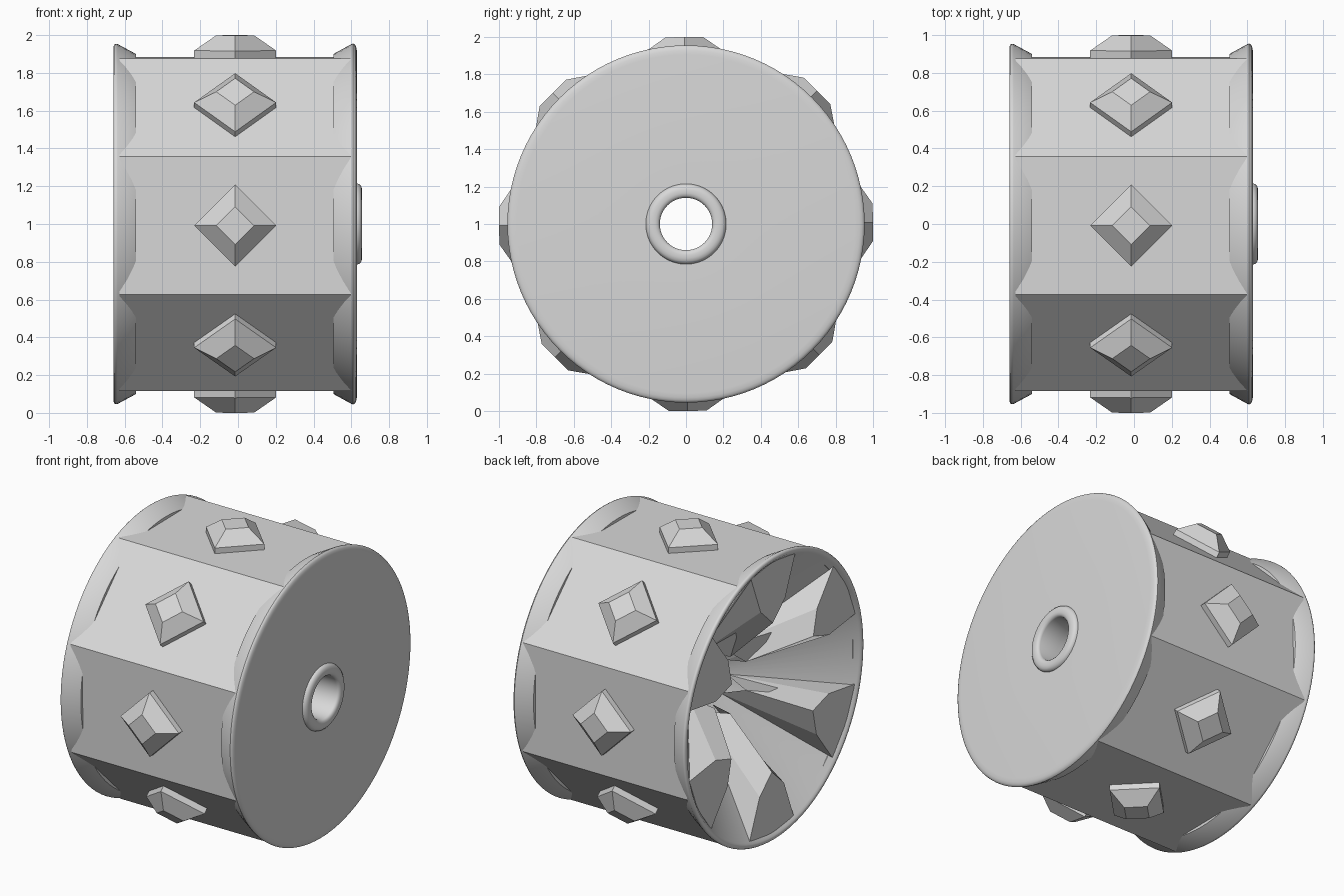
import bpy, bmesh, math
from mathutils import Matrix, Vector

if "Cube" in bpy.data.objects:
    bpy.data.objects.remove(bpy.data.objects["Cube"])

grey = bpy.data.materials.new("light grey")
grey.diffuse_color = (0.69, 0.69, 0.69, 1)
grey.use_nodes = True
grey.node_tree.nodes["Principled BSDF"].inputs["Base Color"].default_value = grey.diffuse_color
CENTRE = Vector((0, 0, 1))
APOTHEM = 0.88
TWIST = 0.009  # the faceted parts sit slightly turned on the axle


def finish(name, bm, smooth=None):
    """Turn a bmesh built around the x axis into an object at axle height."""
    bmesh.ops.recalc_face_normals(bm, faces=bm.faces[:])
    bmesh.ops.translate(bm, verts=bm.verts[:], vec=CENTRE)
    mesh = bpy.data.meshes.new(name)
    bm.to_mesh(mesh)
    bm.free()
    mesh.materials.append(grey)
    obj = bpy.data.objects.new(name, mesh)
    bpy.context.collection.objects.link(obj)
    if smooth:
        bpy.ops.object.select_all(action='DESELECT')
        obj.select_set(True)
        bpy.context.view_layer.objects.active = obj
        bpy.ops.object.shade_smooth_by_angle(angle=math.radians(smooth))
    return obj


def lathe(name, profile, sides=96, smooth=40, start=0):
    """Spin (x, radius) points around the x axis."""
    bm = bmesh.new()
    rings = []
    for x, r in profile:
        ring = []
        for i in range(sides):
            a = start + math.tau * i / sides
            ring.append(bm.verts.new((x, r * math.cos(a), r * math.sin(a))))
        rings.append(ring)
    for a, b in zip(rings, rings[1:]):
        for i in range(sides):
            j = (i + 1) % sides
            bm.faces.new((a[i], a[j], b[j], b[i]))
    return finish(name, bm, smooth)


def add_block(bm, loops_co, angle):
    """Bridge equal loops into a closed block and turn it round the axle."""
    loops = [[bm.verts.new(co) for co in loop] for loop in loops_co]
    n = len(loops[0])
    for a, b in zip(loops, loops[1:]):
        for i in range(n):
            j = (i + 1) % n
            bm.faces.new((a[i], a[j], b[j], b[i]))
    bm.faces.new(loops[0])
    bm.faces.new(loops[-1])
    bmesh.ops.rotate(bm, verts=[v for l in loops for v in l], cent=(0, 0, 0),
                     matrix=Matrix.Rotation(angle + TWIST, 3, 'X'))


# Eight-sided drum wall
corner = APOTHEM / math.cos(math.pi / 8)
lathe("drum_wall", [(-0.627, corner), (0.60, corner)], 8, None, math.pi / 8 + TWIST)

# Flared open rim running into the funnel and the bore
lathe("open_rim_and_funnel", [(-0.54, 0.86), (-0.54, 0.90), (-0.638, 0.953),
                              (-0.648, 0.954), (-0.656, 0.949), (-0.66, 0.937),
                              (-0.657, 0.925), (-0.648, 0.915), (-0.12, 0.16)])
lathe("bore", [(-0.12, 0.16), (-0.10, 0.14), (0.50, 0.14)])

# Closed side plate with a flared, rounded edge
lathe("side_plate", [(0.505, 0.86), (0.505, 0.90), (0.602, 0.953), (0.61, 0.955),
                     (0.618, 0.951), (0.624, 0.942), (0.628, 0.928),
                     (0.63, 0.905), (0.63, 0.20)])

# Raised ring around the axle hole
lathe("hub_ring", [(0.50, 0.14), (0.636, 0.14), (0.646, 0.143), (0.654, 0.152),
                   (0.657, 0.165), (0.657, 0.183), (0.653, 0.199),
                   (0.644, 0.21), (0.632, 0.215), (0.62, 0.215)])

# Six pointed blocks in the funnel leave tapering channels between them;
# entries are (x, half width, radius) running round one loop
front = [(-0.643, 0, 0.50), (-0.643, 0.13, 0.62), (-0.643, 0.235, 0.88),
         (-0.643, 0, 0.912), (-0.643, -0.235, 0.88), (-0.643, -0.13, 0.62)]
back = [(-0.33, 0, 0.19), (-0.16, 0.06, 0.20), (-0.62, 0.235, 0.88),
        (-0.62, 0, 0.912), (-0.62, -0.235, 0.88), (-0.16, -0.06, 0.20)]
bm = bmesh.new()
for k in range(6):
    add_block(bm, [front, back], math.tau * k / 6)
finish("funnel_blocks", bm)

# Diamond studs, one on each drum face
diamond = ((1, 0), (0, 1), (-1, 0), (0, -1))
bm = bmesh.new()
for k in range(8):
    add_block(bm, [[(-0.015 + half * dx, half * dy, h) for dx, dy in diamond]
                   for half, h in ((0.217, 0.87), (0.217, 0.918), (0.10, 0.999))],
              math.tau * k / 8)
finish("diamond_studs", bm)
